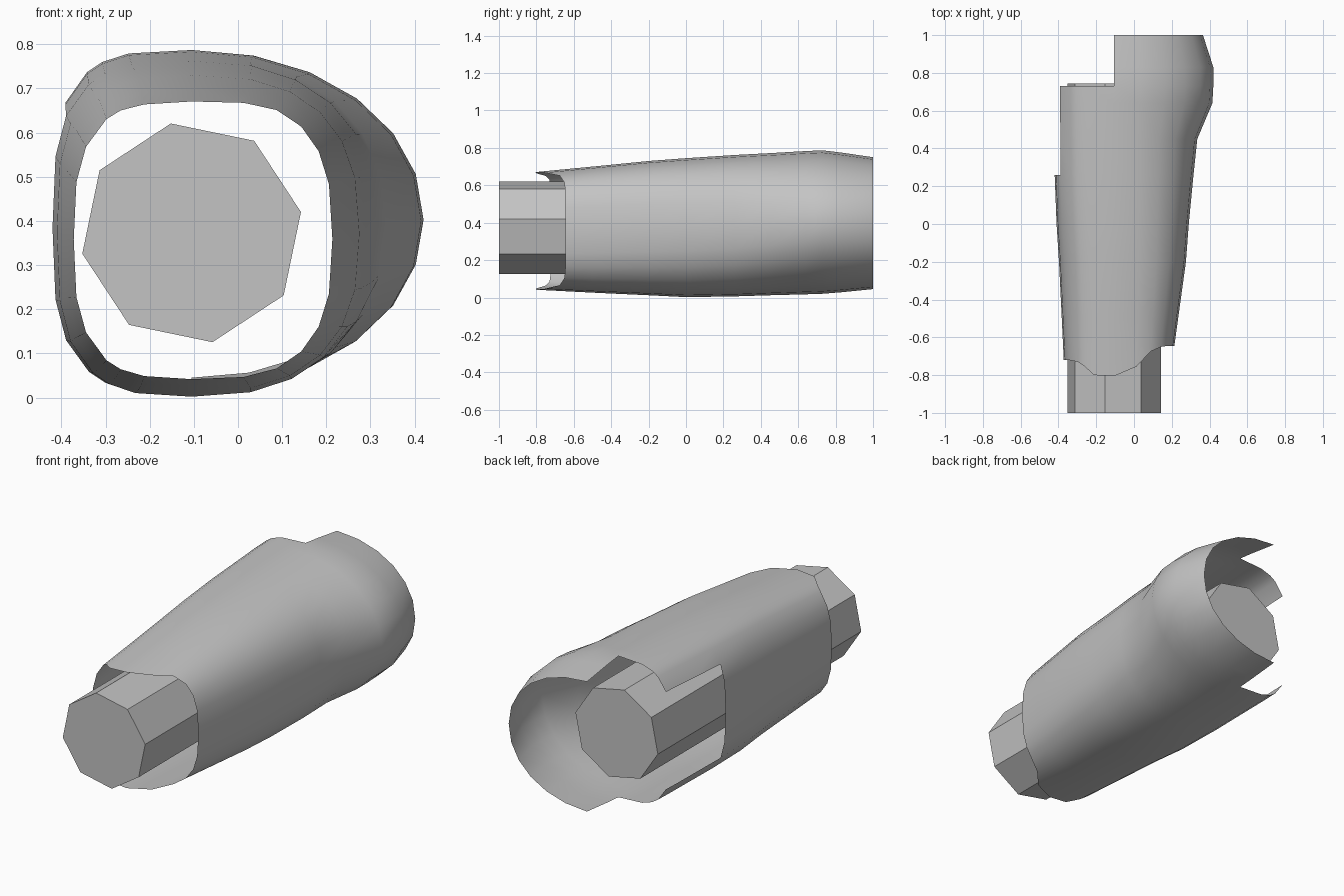
import bpy, bmesh
from math import sin, cos, radians, pi

old = bpy.data.objects.get("Cube")
if old:
    bpy.data.objects.remove(old, do_unlink=True)

grey = bpy.data.materials.new("light grey")
grey.use_nodes = True
colour = (0.55, 0.55, 0.55, 1)
grey.diffuse_color = colour
grey.node_tree.nodes["Principled BSDF"].inputs["Base Color"].default_value = colour

AXIS_X = -0.105


def add_object(name, bm):
    mesh = bpy.data.meshes.new(name)
    bm.to_mesh(mesh)
    bm.free()
    mesh.materials.append(grey)
    obj = bpy.data.objects.new(name, mesh)
    bpy.context.collection.objects.link(obj)
    return obj


# Sleeve stations: y, right width, left width, top, bottom, right squareness, left squareness
STATIONS = [
    (-0.81, 0.305, 0.263, 0.67, 0.042, 2.8, 3.0),
    (-0.65, 0.318, 0.27, 0.685, 0.033, 2.8, 3.0),
    (-0.20, 0.38, 0.292, 0.73, 0.012, 2.6, 3.0),
    (0.00, 0.395, 0.305, 0.745, 0.002, 2.5, 3.1),
    (0.26, 0.42, 0.315, 0.762, 0.006, 2.4, 3.2),
    (0.45, 0.44, 0.315, 0.772, 0.012, 2.25, 3.3),
    (0.64, 0.52, 0.315, 0.783, 0.017, 2.05, 3.4),
    (0.73, 0.525, 0.315, 0.787, 0.02, 2.05, 3.4),
    (0.83, 0.525, 0.31, 0.775, 0.028, 2.05, 3.4),
    (1.00, 0.47, 0.31, 0.75, 0.045, 2.1, 3.4),
]


def section(y):
    for a, b in zip(STATIONS, STATIONS[1:]):
        if y <= b[0]:
            f = (y - a[0]) / (b[0] - a[0])
            return [p + (q - p) * f for p, q in zip(a, b)][1:]


def sleeve_point(y, angle):
    right, left, top, bottom, p_right, p_left = section(y)
    c, s = cos(radians(angle)), sin(radians(angle))
    width, power = (right, p_right) if c > 0 else (-left, p_left)
    x = AXIS_X + width * abs(c) ** (2 / power)
    rise = abs(s) ** (2 / power) * (1 if s > 0 else -1)
    return x, y, (top + bottom) / 2 + rise * (top - bottom) / 2


# Upper half of the columns, with the y of the scalloped front rim, then mirrored below
rim = {0: -0.645, 15: -0.645, 30: -0.645, 45: -0.65, 60: -0.675, 75: -0.755,
       90: -0.805, 105: -0.80, 118: -0.75, 128: -0.73, 148: -0.72, 165: -0.72, 180: -0.72}
rim.update({360 - a: y for a, y in list(rim.items()) if 0 < a < 180})
angles = sorted(rim)
rows = [None, -0.5, -0.2, 0, 0.26, 0.45, 0.64, 0.73, 0.83, 1.0]

# Sleeve: open sheet with a stepped cutaway at the back of one side
bm = bmesh.new()
grid = [[bm.verts.new(sleeve_point(rim[a] if y is None else y, a)) for a in angles]
        for y in rows]
for i in range(len(rows) - 1):
    start = -1 if rows[i] is None else rows[i]
    for j, a in enumerate(angles):
        k = (j + 1) % len(angles)
        middle = (a + (angles[k] or 360)) / 2
        if abs(middle - 180) < 90 and start >= 0.73:
            continue
        if abs(middle - 180) < 32 and start >= 0.26:
            continue
        bm.faces.new((grid[i][j], grid[i + 1][j], grid[i + 1][k], grid[i][k]))
bmesh.ops.delete(bm, geom=[v for v in bm.verts if not v.link_faces], context='VERTS')
for f in bm.faces:
    f.smooth = True
add_object("sleeve", bm)

# Core: eight-sided solid bar running through the sleeve
bm = bmesh.new()
ends = []
for y in (-1.0, 0.745):
    ends.append([bm.verts.new((AXIS_X + 0.252 * cos(t), y, 0.373 + 0.252 * sin(t)))
                 for t in (radians(10.8) + n * pi / 4 for n in range(8))])
bm.faces.new(ends[0])
bm.faces.new(reversed(ends[1]))
for n in range(8):
    m = (n + 1) % 8
    bm.faces.new((ends[0][n], ends[1][n], ends[1][m], ends[0][m]))
bmesh.ops.recalc_face_normals(bm, faces=bm.faces)
add_object("core_bar", bm)
